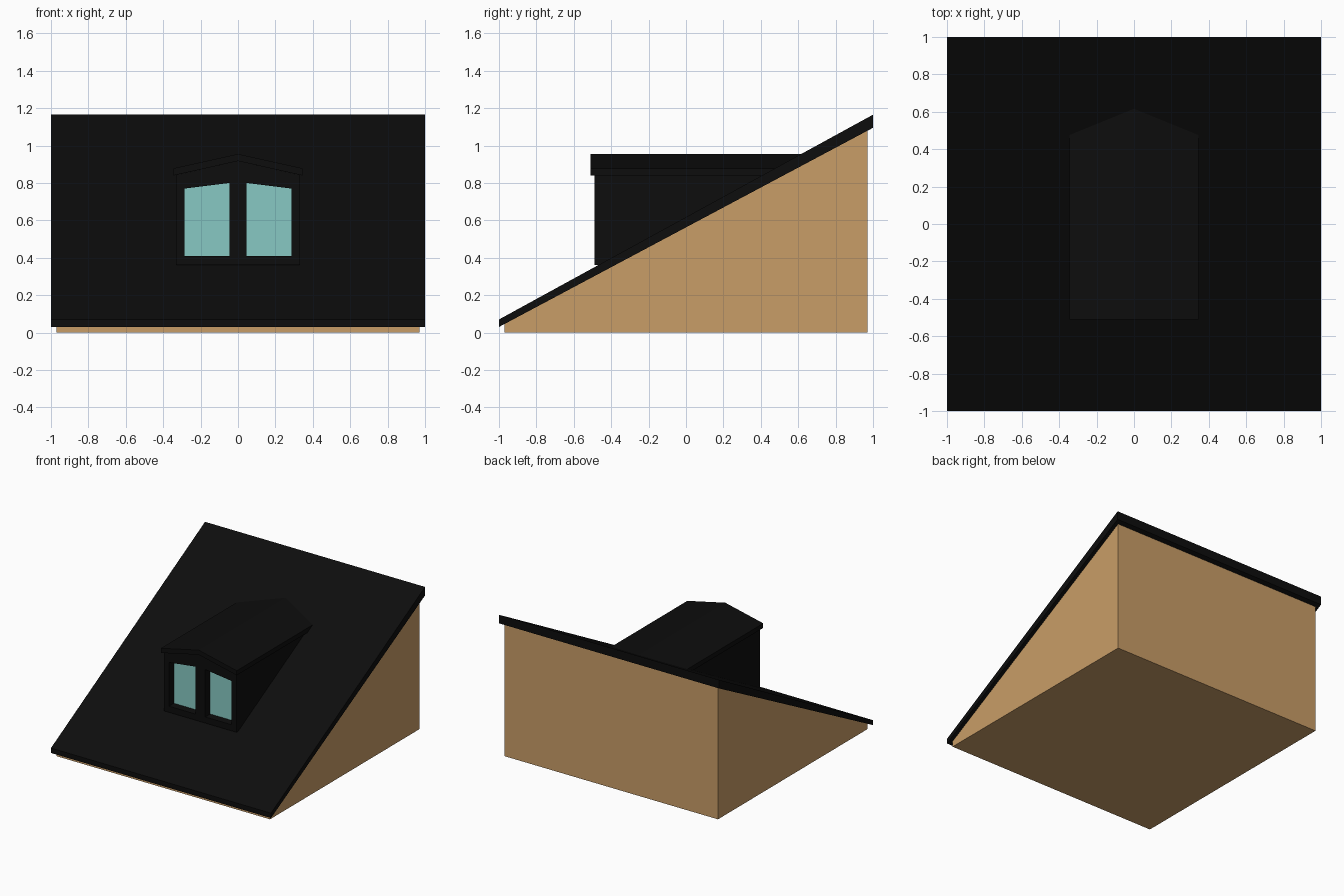
import bpy, bmesh
from mathutils import Vector

cube = bpy.data.objects.get("Cube")
if cube:
    bpy.data.objects.remove(cube, do_unlink=True)


def material(name, rgb):
    m = bpy.data.materials.new(name)
    m.use_nodes = True
    m.diffuse_color = (*rgb, 1)
    m.node_tree.nodes["Principled BSDF"].inputs["Base Color"].default_value = (*rgb, 1)
    return m


BLACK = material("roof black", (0.004, 0.004, 0.004))
TAN = material("wall tan", (0.584, 0.337, 0.136))
GLASS = material("window teal", (0.242, 0.584, 0.546))
SLOPE = 0.5475  # rise of the main roof per unit of depth


def prism(name, profile, start, end, mat, axis="y", trim=False):
    """Extrude a flat profile along x (points are y,z) or y (points are x,z)."""
    bm = bmesh.new()

    def place(p, d):
        return bm.verts.new((d, p[0], p[1]) if axis == "x" else (p[0], d, p[1]))

    a = [place(p, start) for p in profile]
    b = [place(p, end) for p in profile]
    bm.faces.new(a)
    bm.faces.new(b[::-1])
    for i in range(len(a)):
        j = (i + 1) % len(a)
        bm.faces.new((a[i], b[i], b[j], a[j]))
    if trim:  # remove what lies below the main roof surface
        cut = bmesh.ops.bisect_plane(bm, geom=bm.verts[:] + bm.edges[:] + bm.faces[:],
                                     plane_co=Vector((0, -1, 0.055)),
                                     plane_no=Vector((0, -SLOPE, 1)), clear_inner=True)
        edges = [e for e in cut["geom_cut"] if isinstance(e, bmesh.types.BMEdge)]
        bmesh.ops.contextual_create(bm, geom=edges)
    bmesh.ops.recalc_face_normals(bm, faces=bm.faces[:])
    mesh = bpy.data.meshes.new(name)
    bm.to_mesh(mesh)
    bm.free()
    mesh.materials.append(mat)
    obj = bpy.data.objects.new(name, mesh)
    bpy.context.collection.objects.link(obj)
    return obj


# Main house: wedge walls and sloping roof slab
prism("house_walls", [(-0.97, 0), (0.97, 0), (0.97, 1.085), (-0.97, 0.05)],
      -0.97, 0.97, TAN, "x")
prism("main_roof", [(-1, 0.03), (1, 1.095), (1, 1.165), (-1, 0.07)], -1, 1, BLACK, "x")

# Dormer body and gable roof
FRONT, PANE = -0.49, -0.42
prism("dormer_body", [(-0.33, 0.36), (0.33, 0.36), (0.33, 0.843), (0, 0.917), (-0.33, 0.843)],
      PANE, 0.6, BLACK, trim=True)
prism("dormer_roof", [(-0.345, 0.84), (0, 0.917), (0.345, 0.84),
                      (0.345, 0.878), (0, 0.955), (-0.345, 0.878)],
      -0.51, 0.7, BLACK, trim=True)

# Window frame: sill, mullion, and mirrored posts, headers and panes
prism("window_sill", [(-0.33, 0.36), (0.33, 0.36), (0.33, 0.41), (-0.33, 0.41)],
      FRONT, PANE, BLACK)
prism("window_mullion", [(-0.045, 0.41), (0.045, 0.41), (0.045, 0.907), (0, 0.917), (-0.045, 0.907)],
      FRONT, PANE, BLACK)
for side, s in (("left", 1), ("right", -1)):
    prism(side + "_window_post", [(s * 0.285, 0.41), (s * 0.33, 0.41),
                                  (s * 0.33, 0.843), (s * 0.285, 0.853)], FRONT, PANE, BLACK)
    opening = [(s * 0.045, 0.41), (s * 0.285, 0.41), (s * 0.285, 0.77), (s * 0.045, 0.8)]
    prism(side + "_window_header", [opening[3], opening[2], (s * 0.285, 0.853), (s * 0.045, 0.907)],
          FRONT, PANE, BLACK)
    prism(side + "_window_pane", opening, PANE - 0.005, PANE, GLASS)
